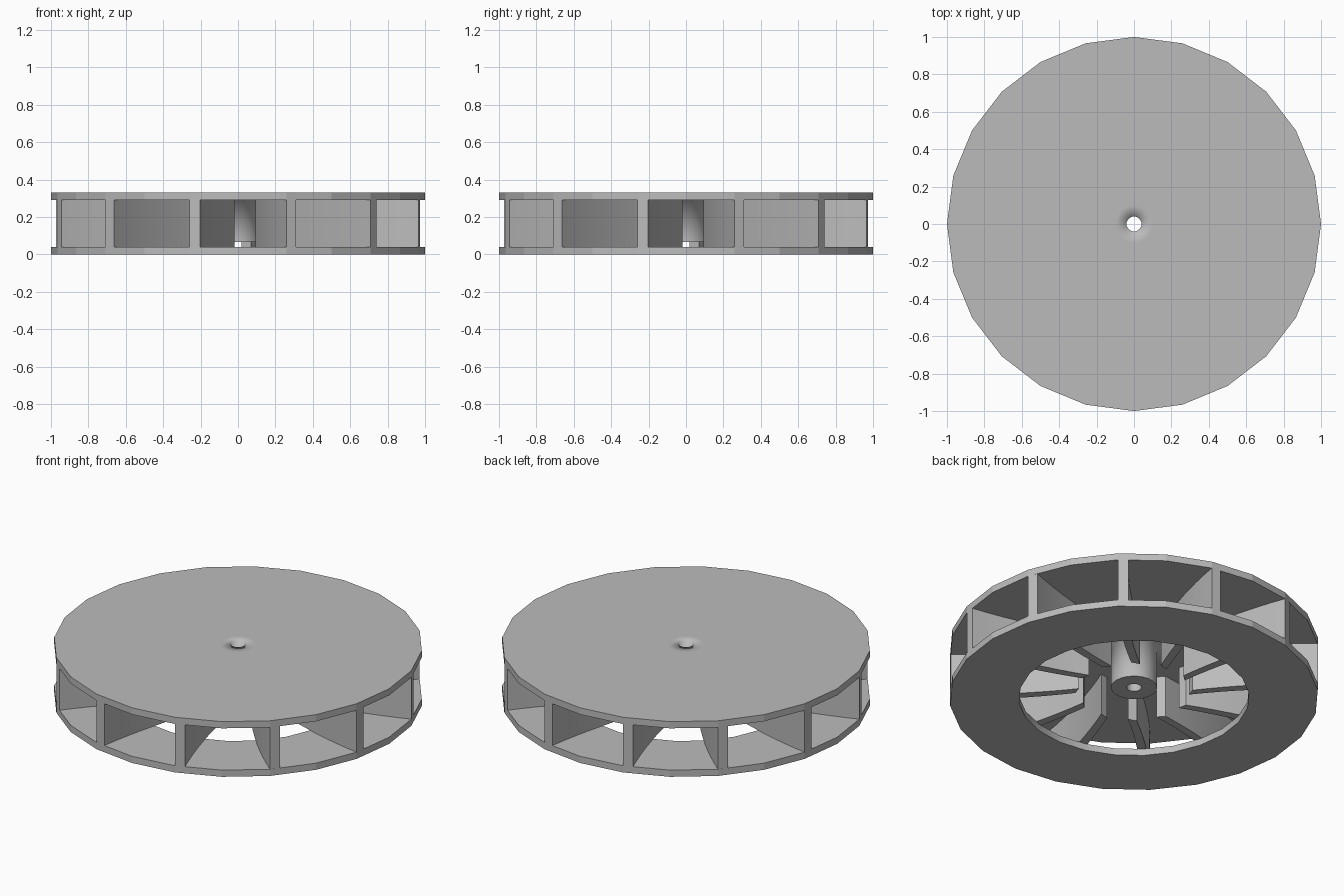
import bpy
import bmesh
from math import cos, sin, pi
from mathutils import Matrix, Vector

SIDES = 24
BLADES = 12
Z_LOW, Z_HIGH, TOP = 0.04, 0.29, 0.33

if "Cube" in bpy.data.objects:
    bpy.data.objects.remove(bpy.data.objects["Cube"], do_unlink=True)

grey = bpy.data.materials.new("plain grey")
grey.use_nodes = True
colour = (0.5, 0.5, 0.5, 1)
grey.diffuse_color = colour
for node in grey.node_tree.nodes:
    if node.type == "BSDF_PRINCIPLED":
        node.inputs["Base Color"].default_value = colour


def finish(bm, name, smooth_angle):
    """Turn a bmesh into a shaded object; edges above the angle stay sharp."""
    bmesh.ops.recalc_face_normals(bm, faces=bm.faces)
    for face in bm.faces:
        face.smooth = True
    for edge in bm.edges:
        edge.smooth = edge.calc_face_angle(0) < smooth_angle
    mesh = bpy.data.meshes.new(name)
    bm.to_mesh(mesh)
    bm.free()
    mesh.materials.append(grey)
    obj = bpy.data.objects.new(name, mesh)
    bpy.context.collection.objects.link(obj)
    return obj


def lathe(name, profile, smooth_angle=0.6):
    """Revolve a closed (radius, height) profile around z."""
    bm = bmesh.new()
    rings = []
    for i in range(SIDES):
        a = 2 * pi * i / SIDES
        rings.append([bm.verts.new((r * cos(a), r * sin(a), z)) for r, z in profile])
    n = len(profile)
    for i in range(SIDES):
        here, there = rings[i], rings[(i + 1) % SIDES]
        for j in range(n):
            k = (j + 1) % n
            bm.faces.new((here[j], there[j], there[k], here[k]))
    return finish(bm, name, smooth_angle)


# Top plate with its hanging hub and through bore
plate = lathe("top_plate_and_hub", [
    (0.04, TOP), (0.1, TOP), (1, TOP), (1, Z_HIGH),
    (0.2, Z_HIGH), (0.125, Z_HIGH), (0.125, 0.065), (0.04, 0.065)])

# Facets of the outer rim stay flat; the bore mouth and hub root blend softly
for edge in plate.data.edges:
    a, b = (plate.data.vertices[i].co for i in edge.vertices)
    inner = max(a.xy.length, b.xy.length) < 0.3
    if inner and min(a.z, b.z) > 0.2:
        edge.use_edge_sharp = False
    elif not inner:
        edge.use_edge_sharp = True

# Bottom ring with the wide intake opening
ring = lathe("bottom_ring", [(0.625, 0), (1, 0), (1, Z_LOW), (0.625, Z_LOW)])
for edge in ring.data.edges:
    if all(ring.data.vertices[i].co.xy.length > 0.9 for i in edge.vertices):
        edge.use_edge_sharp = True


def bend(start, control, end, steps=8):
    """Points along a quadratic curve."""
    p, q, r = Vector(start), Vector(control), Vector(end)
    ts = [i / steps for i in range(steps + 1)]
    return [p * (1 - t) ** 2 + q * 2 * t * (1 - t) + r * t * t for t in ts]


# Curved blades joining the plate and the ring
left = bend((-0.259, -0.966), (-0.205, -0.635), (-0.07, -0.31))
right = bend((-0.203, -0.973), (-0.15, -0.625), (-0.02, -0.3))
outline = left + right[::-1]
for i in range(BLADES):
    bm = bmesh.new()
    base = bm.faces.new([bm.verts.new((p.x, p.y, Z_LOW)) for p in outline])
    grown = bmesh.ops.extrude_face_region(bm, geom=[base], use_keep_orig=True)
    upper = [v for v in grown["geom"] if isinstance(v, bmesh.types.BMVert)]
    bmesh.ops.translate(bm, verts=upper, vec=(0, 0, Z_HIGH - Z_LOW))
    bm.transform(Matrix.Rotation(2 * pi * i / BLADES, 4, "Z"))
    finish(bm, f"blade_{i + 1}", 0.6)
